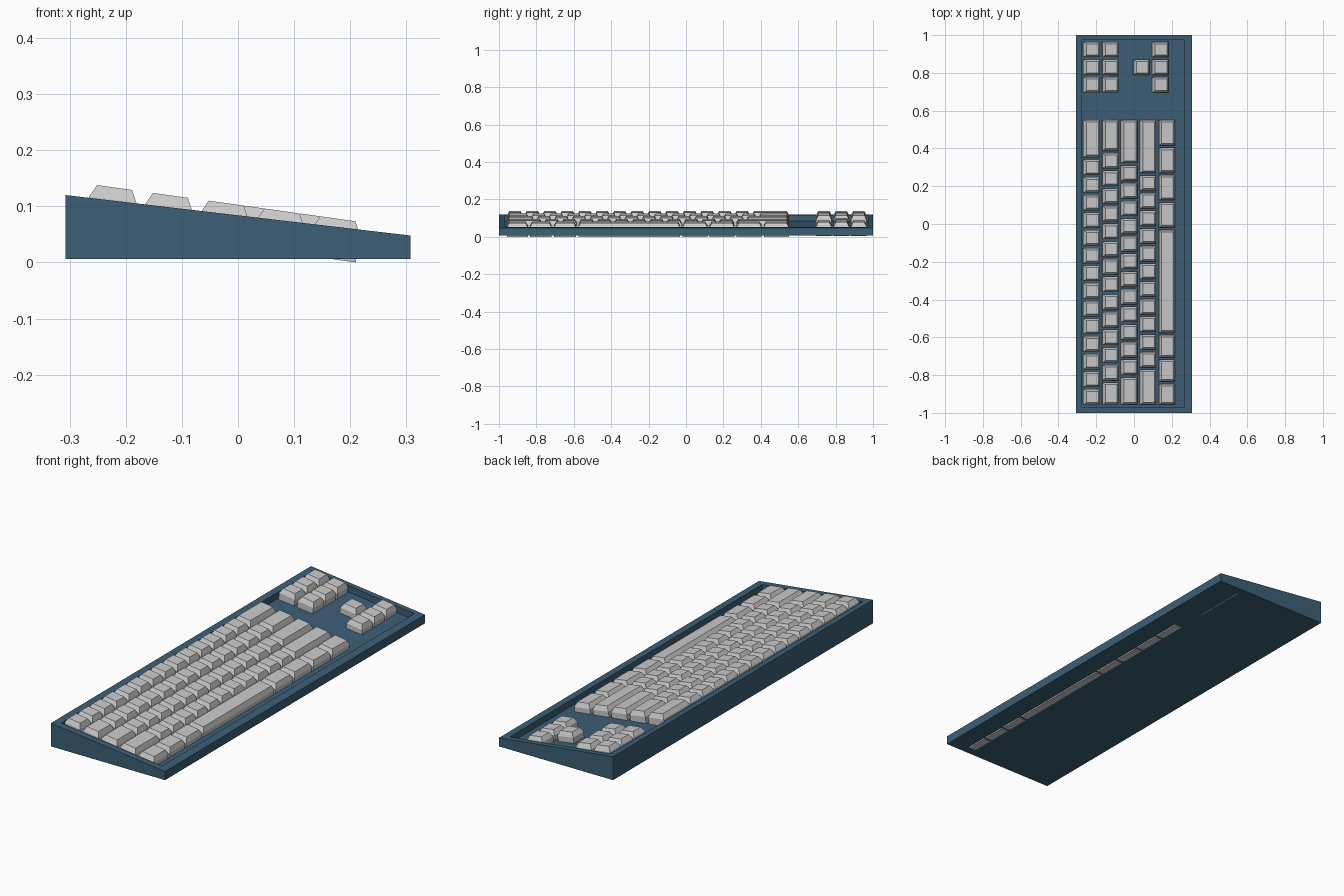
import bpy, bmesh, math
from mathutils import Matrix

if "Cube" in bpy.data.objects:
    bpy.data.objects.remove(bpy.data.objects["Cube"])

TILT = math.radians(8)
PITCH = 0.0935      # key pitch along y
GAP = 0.012
Y0, Y1 = -0.962, 0.556   # main block ends


def finish(bm, name, mat=None):
    bmesh.ops.recalc_face_normals(bm, faces=bm.faces)
    me = bpy.data.meshes.new(name)
    bm.to_mesh(me)
    bm.free()
    ob = bpy.data.objects.new(name, me)
    bpy.context.collection.objects.link(ob)
    if mat:
        me.materials.append(mat)
    return ob


def loft(bm, rings):
    """Closed solid through a list of 4-point rings."""
    vs = [[bm.verts.new(p) for p in r] for r in rings]
    for a, b in zip(vs, vs[1:]):
        for i in range(4):
            j = (i + 1) % 4
            bm.faces.new((a[i], a[j], b[j], b[i]))
    bm.faces.new(vs[0][::-1])
    bm.faces.new(vs[-1])


def add_key(bm, x, ya, yb):
    """Keycap: straight skirt, sloped shoulders and flat top, tilted with the deck."""
    yc, hy, hx = (ya + yb) / 2, (yb - ya - GAP) / 2, 0.0425
    m = Matrix.Translation((x, yc, 0.1335 - 0.14 * (x + 0.22))) @ Matrix.Rotation(TILT, 4, 'Y')
    rings = []
    for z, inset in ((-0.0725, 0), (-0.022, 0), (0, 0.011)):
        a, b = hx - inset, hy - inset
        pts = ((-a, -b, z), (a, -b, z), (a, b, z), (-a, b, z))
        rings.append([m @ Matrix.Translation(p).translation for p in pts])
    loft(bm, rings)


# Wedge case with sunken tray
blue = bpy.data.materials.new("case_blue")
blue.diffuse_color = (0.045, 0.115, 0.18, 1)
blue.use_nodes = True
blue.node_tree.nodes["Principled BSDF"].inputs["Base Color"].default_value = blue.diffuse_color


def top(x):
    return 0.084 - 0.1173 * x


def ring(xa, xb, ya, yb, drop=None):
    return [(x, y, 0.006 if drop is None else top(x) - drop)
            for x, y in ((xa, ya), (xb, ya), (xb, yb), (xa, yb))]


OUT = (-0.307, 0.307, -1, 1)
TRAY = (-0.275, 0.268, -0.968, 0.974)
bm = bmesh.new()
loft(bm, [ring(*OUT), ring(*OUT, 0), ring(*TRAY, 0), ring(*TRAY, 0.031)])
finish(bm, "case", blue)

# Main block rows: wide key at +y end, single keys, wide key at -y end
row_x = [-0.22 + 0.0995 * i for i in range(5)]
singles = [(14, Y0), (13, -0.834), (12, -0.806), (11, -0.765)]
for i, (n, start) in enumerate(singles):
    edges = [start + PITCH * k for k in range(n + 1)] + [Y1]
    if start > Y0:
        edges.insert(0, Y0)
    bm = bmesh.new()
    for a, b in zip(edges, edges[1:]):
        add_key(bm, row_x[i], a, b)
    finish(bm, f"key_row_{i + 1}")

# Space bar row
edges = [Y0, -0.84, -0.712, -0.582, -0.025, 0.12, 0.265, 0.41, Y1]
bm = bmesh.new()
for a, b in zip(edges, edges[1:]):
    add_key(bm, row_x[4], a, b)
finish(bm, "space_bar_row")

# Navigation and arrow clusters
nav = [0.69 + PITCH * k for k in range(3)]
bm = bmesh.new()
for x in row_x[:2]:
    for y in nav:
        add_key(bm, x, y, y + PITCH)
finish(bm, "navigation_keys")
bm = bmesh.new()
add_key(bm, 0.0435, nav[1], nav[1] + PITCH)
for y in nav:
    add_key(bm, 0.143, y, y + PITCH)
finish(bm, "arrow_keys")
